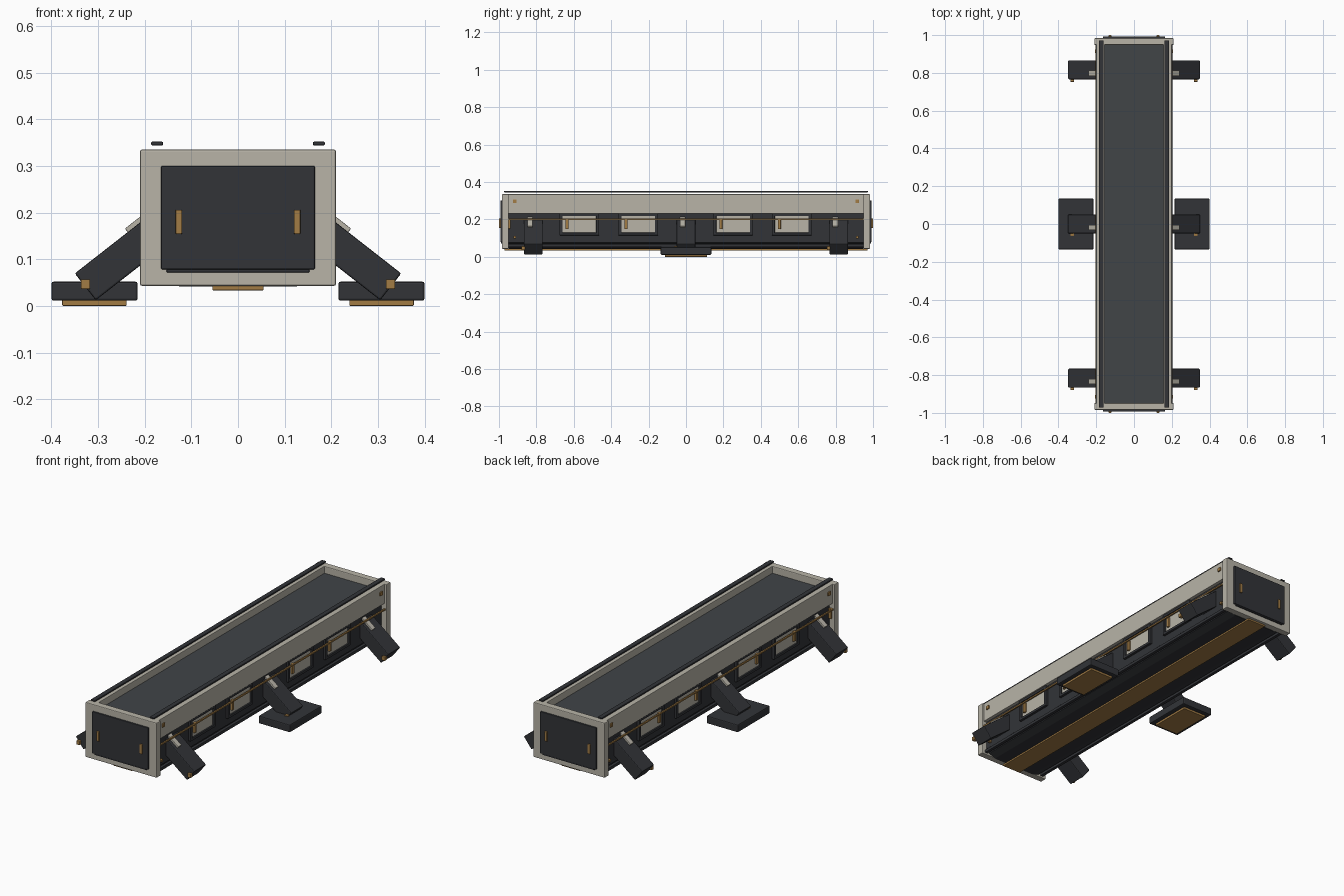
import bpy, bmesh, math
from mathutils import Matrix

if "Cube" in bpy.data.objects:
    bpy.data.objects.remove(bpy.data.objects["Cube"])


def mat(name, c):
    m = bpy.data.materials.new(name)
    m.diffuse_color = (*c, 1)
    m.use_nodes = True
    m.node_tree.nodes["Principled BSDF"].inputs["Base Color"].default_value = m.diffuse_color
    return m


PALE = mat("pale_panel", (0.48, 0.455, 0.39))
DARK = mat("dark_metal", (0.032, 0.034, 0.039))
DECK = mat("deck_grey", (0.052, 0.058, 0.064))
BRASS = mat("brass", (0.36, 0.20, 0.06))


def finish(name, bm, m, bevel):
    bmesh.ops.recalc_face_normals(bm, faces=bm.faces)
    me = bpy.data.meshes.new(name)
    bm.to_mesh(me)
    bm.free()
    o = bpy.data.objects.new(name, me)
    bpy.context.collection.objects.link(o)
    me.materials.append(m)
    if bevel:
        b = o.modifiers.new("bevel", 'BEVEL')
        b.width, b.segments, b.limit_method = bevel, 2, 'ANGLE'
    return o


def box(name, x, y, z, m, bevel=0.002):
    """Box from (min, max) ranges on each axis."""
    bm = bmesh.new()
    size = [r[1] - r[0] for r in (x, y, z)]
    mid = [(r[1] + r[0]) / 2 for r in (x, y, z)]
    bmesh.ops.create_cube(bm, size=1, matrix=Matrix.Translation(mid) @ Matrix.Diagonal((*size, 1)))
    return finish(name, bm, m, bevel)


def span(c, half):
    return (c - half, c + half)


def pair(name, x, y, z, m, bevel=0.002):
    """Box on both sides of x = 0."""
    for s, side in ((1, "right"), (-1, "left")):
        box(f"{name}_{side}", sorted((s * x[0], s * x[1])), y, z, m, bevel)


# hull core with stepped, tapered belly
half = [(0.182, 0.24), (0.182, 0.076), (0.165, 0.068), (0.165, 0.056), (0.125, 0.0415)]
prof = half + [(-x, z) for x, z in reversed(half)]
bm = bmesh.new()
face = bm.faces.new([bm.verts.new((x, -0.95, z)) for x, z in prof])
ext = bmesh.ops.extrude_face_region(bm, geom=[face])
bmesh.ops.translate(bm, vec=(0, 1.9, 0), verts=[v for v in ext["geom"] if isinstance(v, bmesh.types.BMVert)])
finish("hull_core", bm, DARK, 0)

# deck, side beams, keel, roof rails, side pipes
box("deck", (-0.156, 0.156), (-0.95, 0.95), (0.235, 0.298), DECK)
pair("side_beam", (0.155, 0.2), (-0.955, 0.955), (0.232, 0.335), PALE)
box("keel_strip", (-0.055, 0.055), (-0.97, 0.97), (0.033, 0.043), BRASS)
pair("roof_rail", (0.161, 0.186), (-0.972, 0.972), (0.344, 0.352), DARK)
pair("side_pipe", (0.197, 0.205), (-0.95, 0.95), (0.197, 0.205), BRASS, 0.001)
pair("lower_rail", (0.175, 0.192), (-0.95, 0.95), (0.052, 0.068), DARK)

# end frames with doors, sills and handles
for s, end in ((-1, "front"), (1, "back")):
    def yr(a, b):
        return sorted((s * a, s * b))
    box(f"{end}_end_frame", (-0.21, 0.21), yr(0.948, 0.984), (0.043, 0.335), PALE, 0.004)
    box(f"{end}_door", (-0.165, 0.165), yr(0.975, 0.993), (0.078, 0.3), DARK, 0.003)
    box(f"{end}_sill", (-0.153, 0.153), yr(0.975, 0.99), (0.072, 0.08), DARK, 0.001)
    pair(f"{end}_door_handle", (0.12, 0.134), yr(0.985, 1.0), (0.154, 0.206), BRASS)
    # side bolts
    for z in (0.105, 0.297):
        r = 0.01 if z > 0.2 else 0.007
        pair(f"{end}_bolt", (0.18, 0.206 if z > 0.2 else 0.195), span(s * 0.915, r), span(z, r), BRASS)
pair("latch", (0.18, 0.196), span(-0.945, 0.006), (0.15, 0.205), BRASS)

# side hatches: pale panel, dark surround, brass handle
for y in (-0.57, -0.255, 0.252, 0.565):
    pair("hatch_panel", (0.175, 0.187), span(y, 0.095), (0.125, 0.225), PALE)
    pair("hatch_handle", (0.185, 0.197), span(y - 0.066, 0.008), (0.148, 0.202), BRASS)
    for e in (-1, 1):
        pair("hatch_jamb", (0.178, 0.195), span(y + e * 0.098, 0.008), (0.115, 0.232), DARK)
    pair("hatch_lower_trim", (0.178, 0.195), span(y, 0.105), (0.115, 0.129), DARK)
    pair("hatch_upper_trim", (0.178, 0.195), span(y, 0.105), (0.217, 0.231), DARK)

# slanted legs, pistons and pins
TILT = math.radians(38)
for y in (-0.816, 0.0, 0.816):
    for s in (1, -1):
        rot = s * TILT
        leg = box("leg", (-0.123, 0.123), (-0.05, 0.05), (-0.0365, 0.0365), DARK, 0.004)
        leg.location, leg.rotation_euler = (s * 0.2305, y, 0.1165), (0, rot, 0)
        rod = box("leg_piston", (-0.04, 0.04), (-0.014, 0.014), (-0.008, 0.008), PALE)
        rod.location, rod.rotation_euler = (s * 0.206, y - 0.018, 0.184), (0, rot, 0)
    pair("leg_pin", (0.317, 0.337), (y - 0.063, y - 0.045), (0.036, 0.057), BRASS)

# middle landing feet
pair("foot_pad", (0.215, 0.4), (-0.135, 0.135), (0.011, 0.052), DARK, 0.005)
pair("foot_sole", (0.239, 0.377), (-0.112, 0.112), (0.0, 0.014), BRASS)
